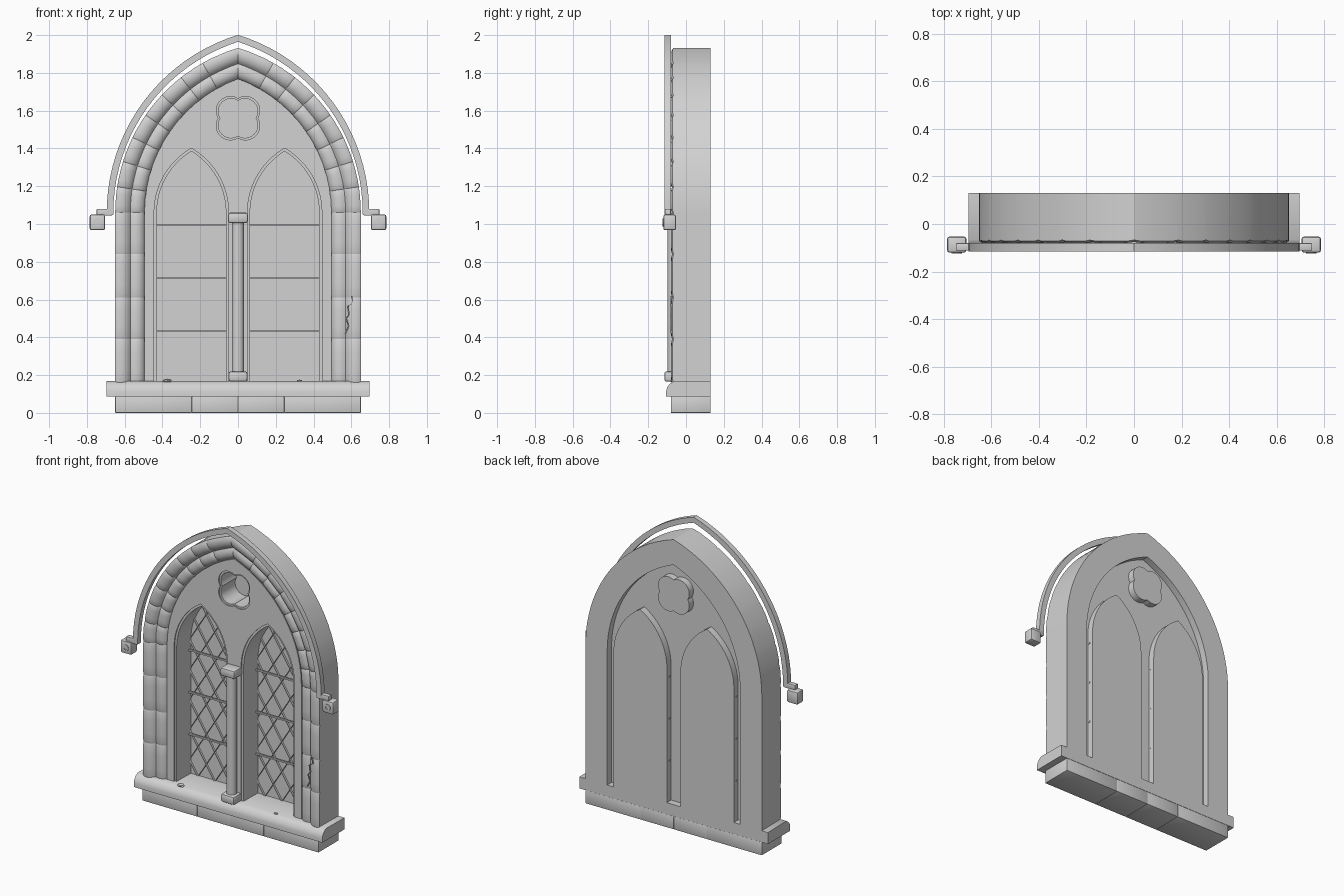
import bpy, bmesh, math
from mathutils import Vector

if "Cube" in bpy.data.objects:
    bpy.data.objects.remove(bpy.data.objects["Cube"])

stone = bpy.data.materials.new("grey_stone")
stone.diffuse_color = (0.65, 0.65, 0.65, 1)
stone.use_nodes = True
stone.node_tree.nodes["Principled BSDF"].inputs["Base Color"].default_value = stone.diffuse_color


def finish(ob, angle=35):
    ob.data.materials.clear()
    ob.data.materials.append(stone)
    bpy.ops.object.select_all(action='DESELECT')
    ob.select_set(True)
    bpy.context.view_layer.objects.active = ob
    bpy.ops.object.shade_smooth_by_angle(angle=math.radians(angle))
    return ob


def from_bm(name, bm, angle=35):
    bmesh.ops.recalc_face_normals(bm, faces=bm.faces)
    me = bpy.data.meshes.new(name)
    bm.to_mesh(me)
    bm.free()
    ob = bpy.data.objects.new(name, me)
    bpy.context.collection.objects.link(ob)
    return finish(ob, angle)


def box(name, x, y, z, bevel=0.0):
    bm = bmesh.new()
    bmesh.ops.create_cube(bm, size=1)
    for v in bm.verts:
        v.co = Vector([(a + b) / 2 + c * (b - a) for (a, b), c in zip((x, y, z), v.co)])
    if bevel:
        bmesh.ops.bevel(bm, geom=bm.edges[:], offset=bevel, segments=2, affect='EDGES', profile=0.5)
    return from_bm(name, bm)


def plate(name, loops, y0, y1):
    """Filled outline in the x-z plane; further loops become holes."""
    cu = bpy.data.curves.new(name, 'CURVE')
    cu.dimensions, cu.fill_mode, cu.extrude = '2D', 'BOTH', (y1 - y0) / 2
    for loop in loops:
        sp = cu.splines.new('POLY')
        sp.points.add(len(loop) - 1)
        for p, (x, z) in zip(sp.points, loop):
            p.co = (x, z, 0, 1)
        sp.use_cyclic_u = True
    ob = bpy.data.objects.new(name, cu)
    bpy.context.collection.objects.link(ob)
    ob.rotation_euler = (math.pi / 2, 0, 0)
    ob.location.y = (y0 + y1) / 2
    bpy.ops.object.select_all(action='DESELECT')
    ob.select_set(True)
    bpy.context.view_layer.objects.active = ob
    bpy.ops.object.convert(target='MESH')
    return finish(bpy.context.view_layer.objects.active)


def lancet(cx, hw, c, spring, base, n=14):
    """Pointed arch outline, from lower right over the apex to lower left."""
    r = hw + c
    top = math.acos(c / r)
    half = [(hw, base)] + [(r * math.cos(top * i / n) - c, spring + r * math.sin(top * i / n))
                           for i in range(n + 1)]
    half[-1] = (0, half[-1][1])
    return [(cx + x, z) for x, z in half] + [(cx - x, z) for x, z in reversed(half[:-1])]


def quatrefoil(lobe, r, cz, n=12):
    """Four lobes on the diagonals, each ending where it meets its neighbour."""
    pts = []
    limit = math.pi / 4 + math.asin(lobe / r)
    for k in range(4):
        mid = math.pi / 4 + k * math.pi / 2
        cx, cy = lobe * math.sqrt(2) * math.cos(mid), lobe * math.sqrt(2) * math.sin(mid)
        for i in range(n):
            a = mid - limit + 2 * limit * i / n
            pts.append((cx + r * math.cos(a), cz + cy + r * math.sin(a)))
    return pts


# Moulded surround stones: (depth in from the outer edge, y)
BACK = .13
PROFILE = [(0, BACK), (0, -.072), (.012, -.079), (.035, -.08), (.055, -.075), (.07, -.064),
           (.08, -.052), (.09, -.056), (.105, -.06), (.125, -.058), (.145, -.048),
           (.157, -.03), (.16, -.01), (.16, BACK)]
SECTIONS = [(0, .006), (.07, .002), (.3, 0), (.7, 0), (.93, .002), (1, .006)]


def surround_stone(name, side, place):
    bm = bmesh.new()
    rings = []
    for t, pull in SECTIONS:
        ring = []
        for d, y in PROFILE:
            x, z = place(t, d)
            ring.append(bm.verts.new((side * x, y + (pull if y < 0 else 0), z)))
        rings.append(ring)
    n = len(PROFILE)
    for a, b in zip(rings, rings[1:]):
        for i in range(n):
            bm.faces.new((a[i], a[(i + 1) % n], b[(i + 1) % n], b[i]))
    bm.faces.new(rings[0])
    bm.faces.new(rings[-1])
    from_bm(name, bm, 50)


C, SPRING = 0.26, 1.06
JAMB = [.155, .39, .61, .84, SPRING]
ARCH = [math.radians(8.65 * i) for i in range(8)] + [math.pi / 2]


def jamb_place(z0, z1):
    return lambda t, d: (.65 - d, z0 + (z1 - z0) * t)


def arch_place(a0, a1):
    def place(t, d):
        r = .65 + C - d
        a = a0 + (min(a1, math.acos(C / r)) - a0) * t
        return r * math.cos(a) - C, SPRING + r * math.sin(a)
    return place


for side, tag in ((-1, "left"), (1, "right")):
    for i in range(4):
        surround_stone(f"jamb_stone_{tag}_{i}", side, jamb_place(JAMB[i], JAMB[i + 1]))
    for i in range(8):
        surround_stone(f"arch_stone_{tag}_{i}", side, arch_place(ARCH[i], ARCH[i + 1]))

# Tracery wall with two lights and a quatrefoil, whose linings stand proud at the back
WX, WHW, WC, WS = .247, .197, .197, 1.06
FRONT, WALL_BACK, PANE = -.04, .085, .118
openings = [lancet(s * WX, WHW, WC, WS, .16) for s in (-1, 1)]
foil, foil_in = quatrefoil(.04, .075, 1.56), quatrefoil(.037, .067, 1.56)
plate("tracery_wall", [lancet(0, .495, C, SPRING, .15)] + openings + [foil], FRONT, WALL_BACK)
plate("quatrefoil_rim", [foil, foil_in], FRONT + .008, BACK)
plate("quatrefoil_pane", [foil_in], PANE, BACK)

# Lights: lining, pane, saddle bars and diamond leading
for s, tag in ((-1, "left"), (1, "right")):
    cx = s * WX
    inner = lancet(cx, .183, WC, WS, .161)
    plate(f"window_rim_{tag}", [lancet(cx, WHW, WC, WS, .16), inner], FRONT + .008, BACK)
    plate(f"window_pane_{tag}", [inner], PANE, BACK)
    for z in (.435, .715, .995):
        box(f"saddle_bar_{tag}", (cx - .2, cx + .2), (.095, .106), (z - .005, z + .005))

    def inside(x, z):
        x = abs(x)
        if z < WS:
            return x < .185 and z > .16
        return math.hypot(x + WC, z - WS) < .185 + WC

    bm = bmesh.new()
    for slope in (-1.6, 1.6):
        for k in range(-2, 10):
            z0 = .16 + k * .2
            hit = [(x, z0 + slope * x) for x in [i * .004 - .186 for i in range(94)]
                   if inside(x, z0 + slope * x)]
            if len(hit) < 3:
                continue
            (xa, za), (xb, zb) = hit[0], hit[-1]
            bm.faces.new([bm.verts.new(p) for p in ((cx + xa, .104, za), (cx + xb, .104, zb),
                                                    (cx + xb, PANE, zb), (cx + xa, PANE, za))])
    from_bm(f"diamond_leading_{tag}", bm)

# Central colonnette
bm = bmesh.new()
bmesh.ops.create_cone(bm, cap_ends=True, segments=20, radius1=.032, radius2=.032, depth=.84)
bmesh.ops.translate(bm, verts=bm.verts, vec=(0, -.065, .62))
from_bm("column_shaft", bm)
box("column_base", (-.05, .05), (-.115, -.02), (.165, .22), .012)
box("column_capital", (-.053, .053), (-.115, -.02), (1.005, 1.06), .012)

# Sill with sloping front edge
bm = bmesh.new()
sill = [(BACK, .088), (BACK, .165), (-.065, .168), (-.085, .155), (-.1, .135), (-.105, .115), (-.105, .088)]
ends = [[bm.verts.new((x, y, z)) for y, z in sill] for x in (-.695, .695)]
for i in range(len(sill)):
    j = (i + 1) % len(sill)
    bm.faces.new((ends[0][i], ends[0][j], ends[1][j], ends[1][i]))
for e in ends:
    bm.faces.new(e)
from_bm("sill", bm)

# Base course blocks
edges = [-.65, -.245, 0, .245, .65]
for a, b in zip(edges, edges[1:]):
    box("base_block", (a, b), (-.08, BACK), (0, .088), .003)

# Hood mould with returns and carved stops
outer, inner = lancet(0, .695, .29, 1.06, 1.05, 20), lancet(0, .66, .29, 1.06, 1.05, 20)
plate("hood_mould", [outer + inner[::-1]], -.115, -.08)
for s, tag in ((-1, "left"), (1, "right")):
    box(f"hood_return_{tag}", sorted((s * .665, s * .748)), (-.112, -.08), (1.045, 1.08), .004)
    box(f"hood_stop_{tag}", sorted((s * .704, s * .785)), (-.12, -.053), (.967, 1.05), .01)
    cx, cz = s * .744, 1.008
    ring, hole = [[(cx + r * math.cos(i * math.pi / 8), cz + r * math.sin(i * math.pi / 8))
                   for i in range(16)] for r in (.022, .012)]
    plate(f"stop_rosette_{tag}", [ring, hole], -.124, -.115)

# Loose chips on the sill
for x, r in ((-.375, .028), (.325, .016)):
    bm = bmesh.new()
    bmesh.ops.create_icosphere(bm, subdivisions=1, radius=r)
    bmesh.ops.scale(bm, verts=bm.verts, vec=(1, .7, .4))
    bmesh.ops.translate(bm, verts=bm.verts, vec=(x, -.065, .17))
    from_bm("sill_chip", bm)

# Crack in a right jamb stone
path = [(.605, .62), (.612, .58), (.585, .565), (.592, .52), (.575, .5), (.59, .46), (.57, .42)]
plate("jamb_crack", [path + [(x - .006, z) for x, z in reversed(path)]], -.083, -.076)
